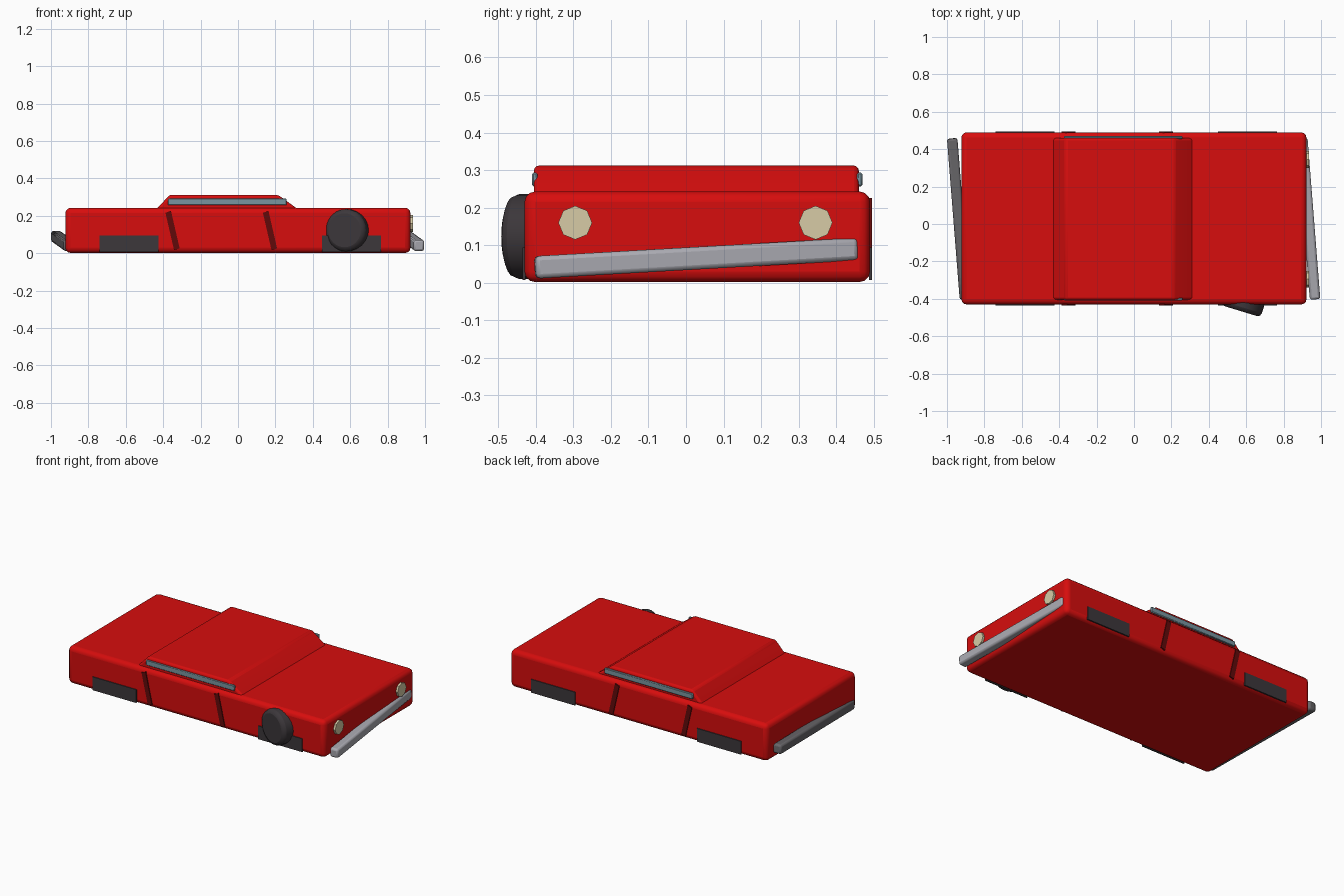
import bpy, bmesh, math
from mathutils import Vector, Matrix

if "Cube" in bpy.data.objects:
    bpy.data.objects.remove(bpy.data.objects["Cube"])


def material(name, r, g, b):
    m = bpy.data.materials.new(name)
    m.diffuse_color = (r, g, b, 1)
    m.use_nodes = True
    m.node_tree.nodes["Principled BSDF"].inputs["Base Color"].default_value = m.diffuse_color
    return m


RED = material("body red", 0.68, 0.004, 0.004)
DARK_RED = material("door line dark red", 0.12, 0.003, 0.003)
BLACK = material("rubber black", 0.045, 0.038, 0.043)
GLASS = material("window blue grey", 0.19, 0.30, 0.35)
CREAM = material("headlight cream", 0.68, 0.60, 0.38)
SILVER = material("front bumper silver", 0.40, 0.40, 0.44)
STEEL = material("rear bumper steel", 0.14, 0.135, 0.145)
MID = 0.03  # y of the body's centre line


def finish(name, bm, mat, bevel=0, segments=3):
    bmesh.ops.recalc_face_normals(bm, faces=bm.faces)
    me = bpy.data.meshes.new(name)
    bm.to_mesh(me)
    bm.free()
    me.materials.append(mat)
    ob = bpy.data.objects.new(name, me)
    bpy.context.collection.objects.link(ob)
    if bevel:
        b = ob.modifiers.new("bevel", 'BEVEL')
        b.width, b.segments = bevel, segments
        b.limit_method, b.angle_limit = 'ANGLE', math.radians(30)
    bpy.ops.object.select_all(action='DESELECT')
    ob.select_set(True)
    bpy.context.view_layer.objects.active = ob
    bpy.ops.object.shade_smooth_by_angle(angle=math.radians(35))
    return ob


def prism(name, profile, y0, y1, mat, bevel=0, segments=3):
    """Extrude an (x, z) outline from y0 to y1."""
    bm = bmesh.new()
    f = bm.faces.new([bm.verts.new((x, y0, z)) for x, z in profile])
    ext = bmesh.ops.extrude_face_region(bm, geom=[f])["geom"]
    bmesh.ops.translate(bm, vec=(0, y1 - y0, 0),
                        verts=[v for v in ext if isinstance(v, bmesh.types.BMVert)])
    return finish(name, bm, mat, bevel, segments)


def rect(x0, x1, z0, z1):
    return [(x0, z0), (x1, z0), (x1, z1), (x0, z1)]


def bar(name, a, b, width, height, mat):
    """Bevelled box running from a to b."""
    a, b = Vector(a), Vector(b)
    y = (b - a).normalized()
    x = y.cross(Vector((0, 0, 1))).normalized()
    z = x.cross(y)
    rot = Matrix((x, y, z)).transposed().to_4x4()
    bm = bmesh.new()
    bmesh.ops.create_cube(bm, size=1, matrix=Matrix.Translation((a + b) / 2) @ rot
                          @ Matrix.Diagonal((width, (b - a).length, height, 1)))
    return finish(name, bm, mat, 0.012, 2)


def disc(name, centre, radius, depth, sides, rot, mat, bevel=0):
    bm = bmesh.new()
    bmesh.ops.create_cone(bm, cap_ends=True, segments=sides, radius1=radius,
                          radius2=radius, depth=depth,
                          matrix=Matrix.Translation(centre) @ rot)
    return finish(name, bm, mat, bevel, 2)


# Body and low cabin
prism("body", rect(-0.923, 0.922, 0.002, 0.243), MID - 0.46, MID + 0.46, RED, 0.028)
prism("cabin", [(-0.45, 0.22), (0.335, 0.22), (0.31, 0.243), (0.215, 0.312),
                (-0.365, 0.312), (-0.43, 0.243)], MID - 0.435, MID + 0.43, RED, 0.018)

# Details on both sides: windows, arch plates, slanted door lines
for side, label in ((-1, "right"), (1, "left")):
    w = MID + side * 0.425
    prism("window_" + label, rect(-0.375, 0.26, 0.257, 0.293), w, w + side * 0.0145,
          GLASS, 0.004, 1)
    p0, p1 = MID + side * 0.457, MID + side * 0.4655
    prism("rear_arch_" + label, rect(-0.74, -0.425, 0.008, 0.094), p0, p1, BLACK)
    prism("front_arch_" + label, rect(0.45, 0.765, 0.008, 0.094), p0, p1, BLACK)
    for i, x in enumerate((-0.388, 0.133)):
        prism(f"door_line_{label}_{i}",
              [(x, 0.217), (x + 0.03, 0.226), (x + 0.076, 0.026), (x + 0.046, 0.017)],
              p0, p1, DARK_RED)
    # Eight-sided headlights
    disc("headlight_" + label, (0.922, MID + side * 0.32 - 0.005, 0.16), 0.045, 0.026, 8,
         Matrix.Rotation(math.pi / 2, 4, 'Y'), CREAM)

# Loose, turned-out wheel
disc("loose_wheel", (0.587, -0.408, 0.123), 0.113, 0.12, 24,
     Matrix.Rotation(math.radians(-17), 4, 'Z') @ Matrix.Rotation(math.pi / 2, 4, 'X'),
     BLACK, 0.022)

# Crooked bumpers
bar("front_bumper", (0.968, -0.402, 0.041), (0.9, 0.457, 0.090), 0.056, 0.06, SILVER)
bar("rear_bumper", (-0.904, -0.402, 0.041), (-0.972, 0.457, 0.090), 0.056, 0.06, STEEL)
